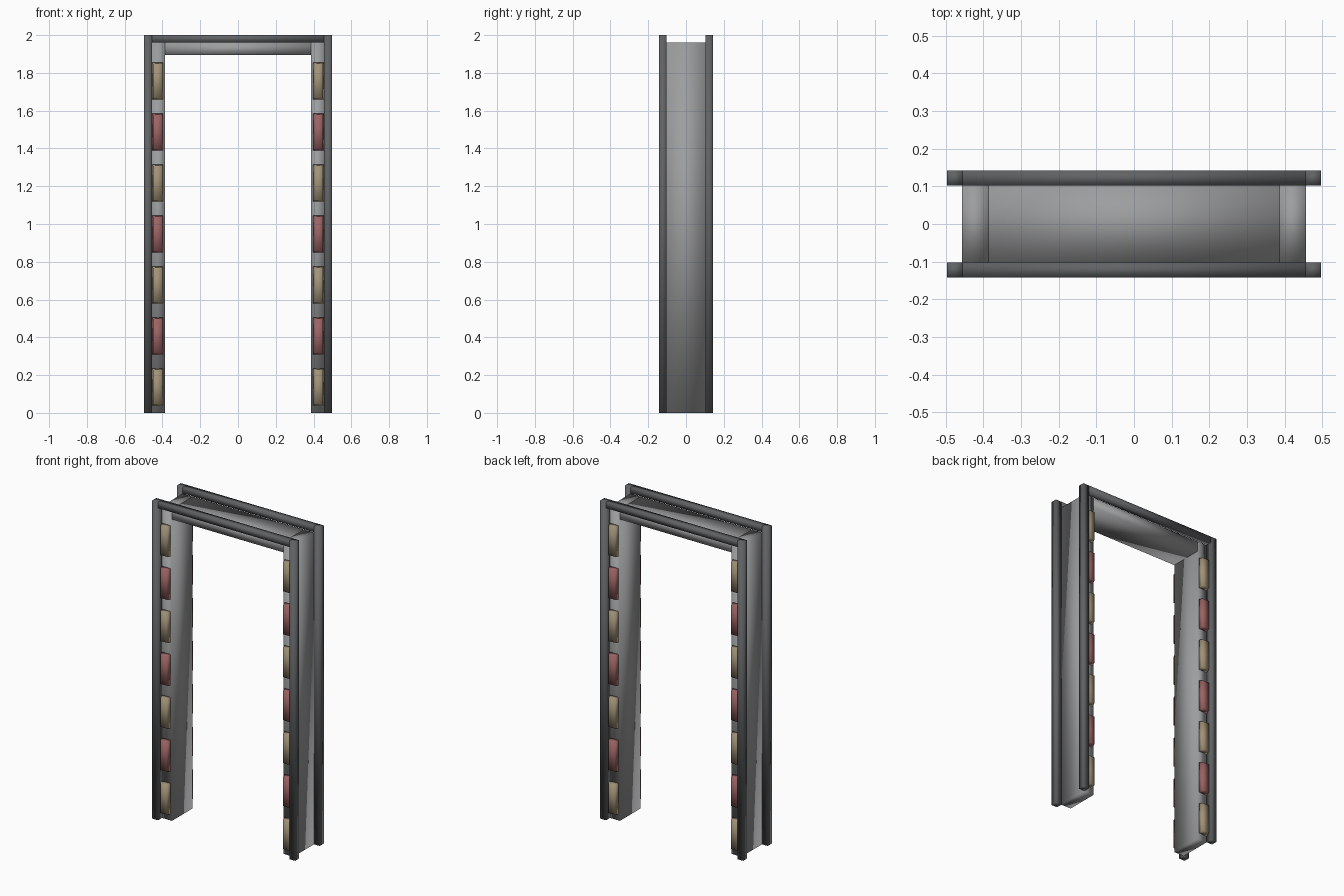
import bpy, bmesh

if "Cube" in bpy.data.objects:
    bpy.data.objects.remove(bpy.data.objects["Cube"])


def material(name, r, g, b):
    m = bpy.data.materials.new(name)
    m.diffuse_color = (r, g, b, 1)
    m.use_nodes = True
    m.node_tree.nodes["Principled BSDF"].inputs["Base Color"].default_value = m.diffuse_color
    return m


gold = material("gold", 0.36, 0.29, 0.185)
red = material("red", 0.33, 0.125, 0.125)
jamb_grey = material("jamb_grey", 0.335, 0.34, 0.345)
trim_grey = material("trim_grey", 0.118, 0.122, 0.128)


def box(name, lo, hi, mat, taper=0.0):
    """Smooth-shaded box; taper shrinks the end that faces away from y = 0."""
    bm = bmesh.new()
    bmesh.ops.create_cube(bm, size=1)
    mid = [(a + b) / 2 for a, b in zip(lo, hi)]
    for v in bm.verts:
        side = [1 if c > 0 else -1 for c in v.co]
        inset = taper if side[1] * mid[1] > 0 else 0
        half = [(b - a) / 2 for a, b in zip(lo, hi)]
        half[0] -= inset
        half[2] -= inset
        v.co = [m + s * h for m, s, h in zip(mid, side, half)]
    for f in bm.faces:
        f.smooth = True
    me = bpy.data.meshes.new(name)
    bm.to_mesh(me)
    bm.free()
    me.materials.append(mat)
    ob = bpy.data.objects.new(name, me)
    bpy.context.collection.objects.link(ob)


def portal(name, xo, xi, zo, zi, y0, y1, mat):
    """Two full-height posts with a lintel between them."""
    box(name + "_left_post", (-xo, y0, 0), (-xi, y1, zo), mat)
    box(name + "_right_post", (xi, y0, 0), (xo, y1, zo), mat)
    box(name + "_lintel", (-xi, y0, zi), (xi, y1, zo), mat)


# Inner jamb
portal("door_jamb", 0.457, 0.387, 1.96, 1.895, -0.103, 0.103, jamb_grey)

# Raised outer trims, front and back
portal("front_trim", 0.497, 0.456, 2.0, 1.962, -0.142, -0.102, trim_grey)
portal("back_trim", 0.497, 0.456, 2.0, 1.962, 0.102, 0.142, trim_grey)

# Alternating coloured panels up each post, on both faces
for side, y0, y1 in (("front", -0.131, -0.102), ("back", 0.102, 0.131)):
    for hand, x0, x1 in (("left", -0.456, -0.397), ("right", 0.397, 0.456)):
        for i in range(7):
            z = 0.039 + 0.27 * i
            box(f"{side}_{hand}_panel_{i + 1}", (x0, y0, z), (x1, y1, z + 0.195),
                red if i % 2 else gold, taper=0.007)
